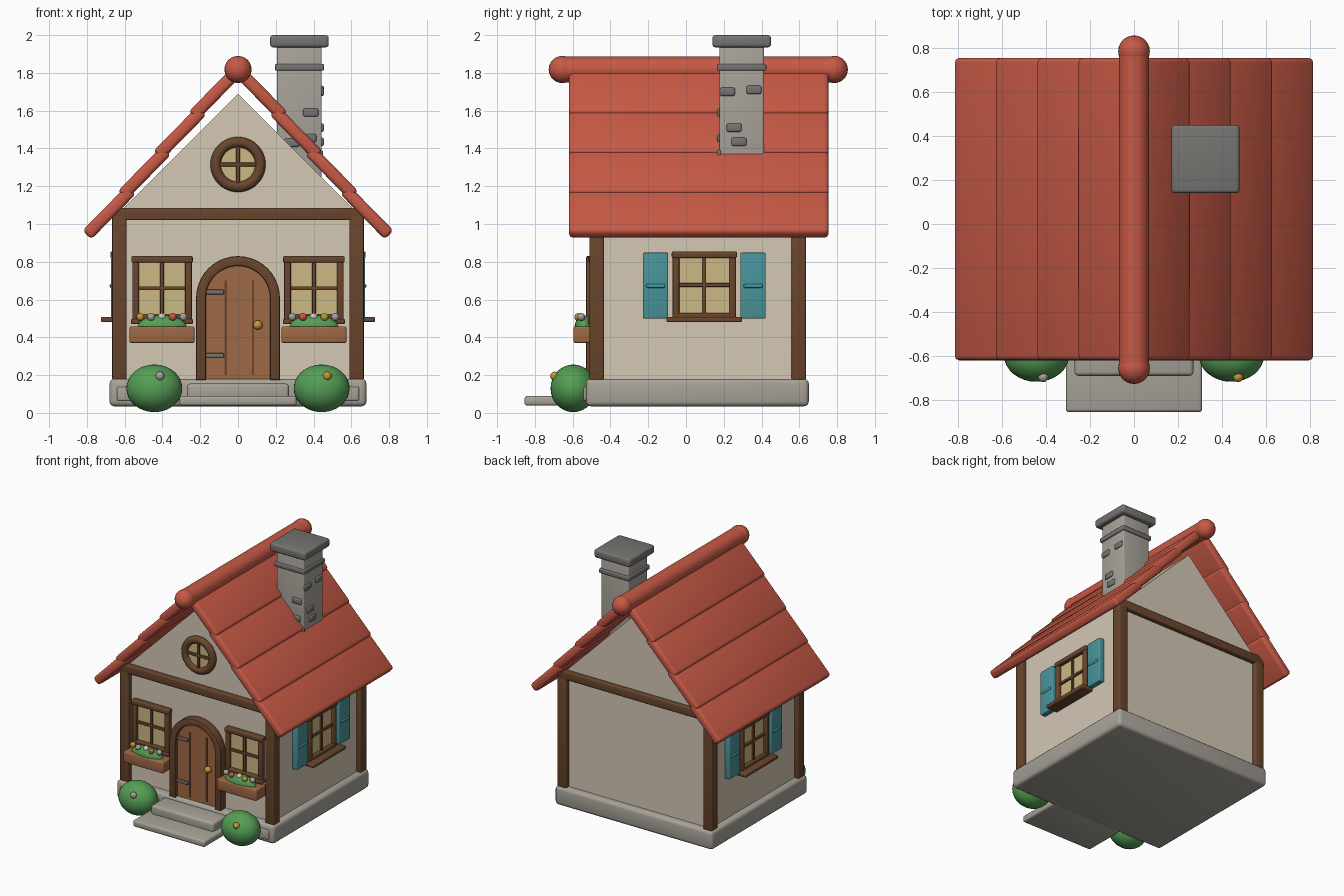
import bpy, bmesh, math
from mathutils import Matrix, Vector

if "Cube" in bpy.data.objects:
    bpy.data.objects.remove(bpy.data.objects["Cube"])

COLOURS = {
    "roof_red": (.57, .10, .06), "cream_plaster": (.66, .58, .46),
    "dark_wood": (.14, .06, .026), "light_wood": (.34, .14, .06),
    "stone": (.39, .365, .32), "dark_stone": (.18, .175, .165),
    "leaf_green": (.09, .34, .09), "teal_paint": (.065, .30, .33),
    "window_glow": (.60, .48, .23), "brass": (.55, .32, .04)}
MATS = {}
for cname, rgb in COLOURS.items():
    MATS[cname] = bpy.data.materials.new(cname)
    MATS[cname].diffuse_color = (*rgb, 1)
I = Matrix.Identity(4)
T = Matrix.Translation


def finish(name, bm, mat, m=I):
    """Turn a bmesh into a smooth-by-angle object."""
    bmesh.ops.transform(bm, matrix=m, verts=bm.verts)
    bmesh.ops.recalc_face_normals(bm, faces=bm.faces)
    me = bpy.data.meshes.new(name)
    bm.to_mesh(me)
    bm.free()
    me.materials.append(MATS[mat])
    ob = bpy.data.objects.new(name, me)
    bpy.context.collection.objects.link(ob)
    bpy.ops.object.select_all(action='DESELECT')
    ob.select_set(True)
    bpy.context.view_layer.objects.active = ob
    bpy.ops.object.shade_smooth_by_angle(angle=math.radians(35))
    return ob


def box(name, x, y, z, mat, m=I, bevel=.008):
    """Box from (min, max) ranges with rounded edges."""
    bm = bmesh.new()
    size = [r[1] - r[0] for r in (x, y, z)]
    mid = [(r[1] + r[0]) / 2 for r in (x, y, z)]
    bmesh.ops.create_cube(bm, size=1, matrix=T(mid) @ Matrix.Diagonal((*size, 1)))
    if bevel:
        bmesh.ops.bevel(bm, geom=bm.edges[:], offset=min(bevel, min(size) * .45),
                        segments=3, profile=.5, affect='EDGES')
    return finish(name, bm, mat, m)


def ball(name, loc, radii, mat, m=I, seg=24):
    bm = bmesh.new()
    bmesh.ops.create_uvsphere(bm, u_segments=seg, v_segments=seg // 2, radius=1)
    return finish(name, bm, mat, m @ T(loc) @ Matrix.Diagonal((*radii, 1)))


def prism(name, pts, y0, y1, mat, bevel=0):
    """Extrude an x-z outline from y0 to y1."""
    bm = bmesh.new()
    f = bm.faces.new([bm.verts.new((x, y0, z)) for x, z in pts])
    ext = bmesh.ops.extrude_face_region(bm, geom=[f])
    bmesh.ops.translate(bm, vec=(0, y1 - y0, 0),
                        verts=[v for v in ext["geom"] if isinstance(v, bmesh.types.BMVert)])
    if bevel:
        edges = [e for e in bm.edges if len({round(v.co.y, 4) for v in e.verts}) == 1]
        bmesh.ops.bevel(bm, geom=edges, offset=bevel, segments=2, profile=.5, affect='EDGES')
    return finish(name, bm, mat)


def cylinder_y(name, x, z, r, y0, y1, mat):
    pts = [(x + r * math.cos(a * math.tau / 32), z + r * math.sin(a * math.tau / 32))
           for a in range(32)]
    return prism(name, pts, y0, y1, mat)


def arch(r, base, spring, n=20):
    """Points of a round-topped door outline, right foot to left foot."""
    arc = [(r * math.cos(math.pi * i / n), spring + r * math.sin(math.pi * i / n))
           for i in range(n + 1)]
    return [(r, base)] + arc + [(-r, base)]


# Plinth, front stones and steps
box("plinth", (-.68, .68), (-.53, .65), (.035, .18), "stone", bevel=.025)
box("upper_step", (-.27, .27), (-.69, -.45), (.07, .155), "stone", bevel=.018)
box("lower_step", (-.31, .31), (-.855, -.50), (.038, .09), "stone", bevel=.015)
for s in (-1, 1):
    box("plinth_stone", sorted((s * .31, s * .64)), (-.542, -.52), (.065, .138), "stone")

# Plastered walls with gables
prism("walls", [(-.63, .15), (.63, .15), (.63, 1.06), (0, 1.69), (-.63, 1.06)],
      -.47, .60, "cream_plaster")

# Timber posts and beams
for x in (-.628, .628):
    for y in (-.472, .597):
        box("corner_post", (x - .038, x + .038), (y - .038, y + .038), (.175, 1.05), "dark_wood")
for y in (-.475, .60):
    box("gable_beam", (-.665, .665), (y - .035, y + .035), (1.02, 1.085), "dark_wood")

# Roof courses, each lower edge lapping over the next
for s in (-1, 1):
    for k in range(4):
        m = T((s * (.80 - .1875 * k), 0, .942 + .21 * k)) @ Matrix.Rotation(
            s * math.radians(45.5), 4, 'Y')
        box("roof_course", sorted((0, -s * .335)), (-.62, .755), (-.033, .033),
            "roof_red", m, bevel=.022)
cylinder_y("ridge_roll", 0, 1.818, .068, -.655, .785, "roof_red")
for y in (-.655, .785):
    ball("ridge_ball", (0, y, 1.818), (.072, .072, .072), "roof_red")

# Chimney
cx, cy = .325, .295
for name, h, z, mat in (("chimney_shaft", .118, (1.2, 1.95), "stone"),
                        ("chimney_band", .13, (1.812, 1.848), "dark_stone"),
                        ("chimney_cap", .155, (1.935, 2.0), "dark_stone")):
    box(name, (cx - h, cx + h), (cy - h, cy + h), z, mat, bevel=.016 if h > .15 else .008)
front_face = T((cx, cy - .118, 0))
right_face = T((cx + .118, cy, 0)) @ Matrix.Rotation(math.pi / 2, 4, 'Z')
for m, spots in ((front_face, ((.06, 1.59), (.05, 1.455), (-.04, 1.43), (.085, 1.37))),
                 (right_face, ((-.075, 1.70), (.065, 1.71), (-.04, 1.51), (-.015, 1.435)))):
    for u, z in spots:
        box("chimney_brick", (u - .04, u + .04), (-.012, .01), (z - .022, z + .022),
            "dark_stone", m, bevel=.01)


def window(m, w, z0, z1, sill_w, sill_out):
    """Framed four-pane window facing local -y."""
    h, mid = w / 2, (z0 + z1) / 2
    box("window_pane", (-h + .02, h - .02), (-.014, .01), (z0, z1 - .02), "window_glow", m, 0)
    for s in (-1, 1):
        box("window_jamb", sorted((s * (h - .035), s * h)), (-.04, .01), (z0, z1), "dark_wood", m)
    box("window_head", (-h - .005, h + .005), (-.045, .01), (z1 - .035, z1), "dark_wood", m)
    box("window_foot", (-h, h), (-.04, .01), (z0, z0 + .03), "dark_wood", m)
    box("window_mullion", (-.01, .01), (-.028, .01), (z0, z1 - .02), "dark_wood", m, .004)
    box("window_crossbar", (-h + .02, h - .02), (-.028, .01), (mid - .01, mid + .01),
        "dark_wood", m, .004)
    box("window_sill", (-sill_w, sill_w), (-sill_out, .01), (z0 - .02, z0 + .008), "dark_wood", m)


# Front windows with flower boxes
petals = {-1: ("brass", "stone", "cream_plaster", "roof_red", "stone"),
          1: ("stone", "roof_red", "cream_plaster", "brass", "stone")}
for s in (-1, 1):
    m = T((s * .402, -.47, 0))
    window(m, .315, .49, .83, .165, .05)
    box("flower_box", (-.172, .172), (-.125, 0), (.37, .458), "light_wood", m, .01)
    ball("box_leaves", (0, -.07, .455), (.13, .05, .062), "leaf_green", m)
    for i, mat in enumerate(petals[s]):
        ball("box_flower", (-.115 + .057 * i, -.085 - .015 * (i % 2), .508), (.021, .021, .021),
             mat, m, 12)

# Side windows with shutters
for s in (-1, 1):
    m = T((s * .63, .097, 0)) @ Matrix.Rotation(s * math.pi / 2, 4, 'Z')
    window(m, .335, .50, .855, .20, .095)
    for t in (-1, 1):
        c = t * .258
        box("shutter", (c - .067, c + .067), (-.042, .01), (.50, .848), "teal_paint", m, .006)
        box("shutter_slat", (c - .05, c + .05), (-.049, -.03), (.662, .682), "teal_paint", m, .006)

# Round gable window
cylinder_y("round_pane", 0, 1.315, .11, -.483, -.46, "window_glow")
bm = bmesh.new()
ring = [bm.verts.new((.118 + .028 * math.cos(a * math.tau / 12), 0,
                      .028 * math.sin(a * math.tau / 12))) for a in range(12)]
edges = [bm.edges.new((ring[i - 1], ring[i])) for i in range(12)]
bmesh.ops.spin(bm, geom=ring + edges, cent=(0, 0, 0), axis=(0, 0, 1), angle=math.tau,
               steps=40, use_merge=True)
bmesh.ops.remove_doubles(bm, verts=bm.verts, dist=.0005)
finish("round_frame", bm, "dark_wood", T((0, -.48, 1.315)) @ Matrix.Rotation(math.pi / 2, 4, 'X'))
box("round_mullion", (-.01, .01), (-.495, -.47), (1.21, 1.42), "dark_wood", bevel=.004)
box("round_crossbar", (-.105, .105), (-.495, -.47), (1.305, 1.325), "dark_wood", bevel=.004)

# Arched door with frame, plank grooves, hinges and knob
prism("door_frame", arch(.222, .175, .608) + arch(.17, .175, .608)[::-1], -.53, -.46,
      "dark_wood", .008)
prism("door", arch(.172, .175, .608), -.50, -.46, "light_wood")
for x in (-.065, .08):
    box("plank_groove", (x - .006, x + .006), (-.504, -.49), (.20, .70), "dark_wood", bevel=0)
for z in (.305, .64):
    box("hinge", (-.172, -.075), (-.512, -.49), (z - .012, z + .012), "dark_stone", bevel=.004)
ball("door_knob", (.105, -.52, .465), (.025, .025, .025), "brass", seg=16)

# Bushes with a blossom each
for s, mat in ((-1, "stone"), (1, "brass")):
    ball("bush", (s * .443, -.597, .13), (.148, .12, .126), "leaf_green", seg=32)
    ball("bush_blossom", (s * .443 + .03, -.695, .195), (.024, .024, .024), mat, seg=12)

for m in bpy.data.materials:
    if m.users and not m.is_grease_pencil:
        m.use_nodes = True
        m.node_tree.nodes["Principled BSDF"].inputs["Base Color"].default_value = m.diffuse_color
